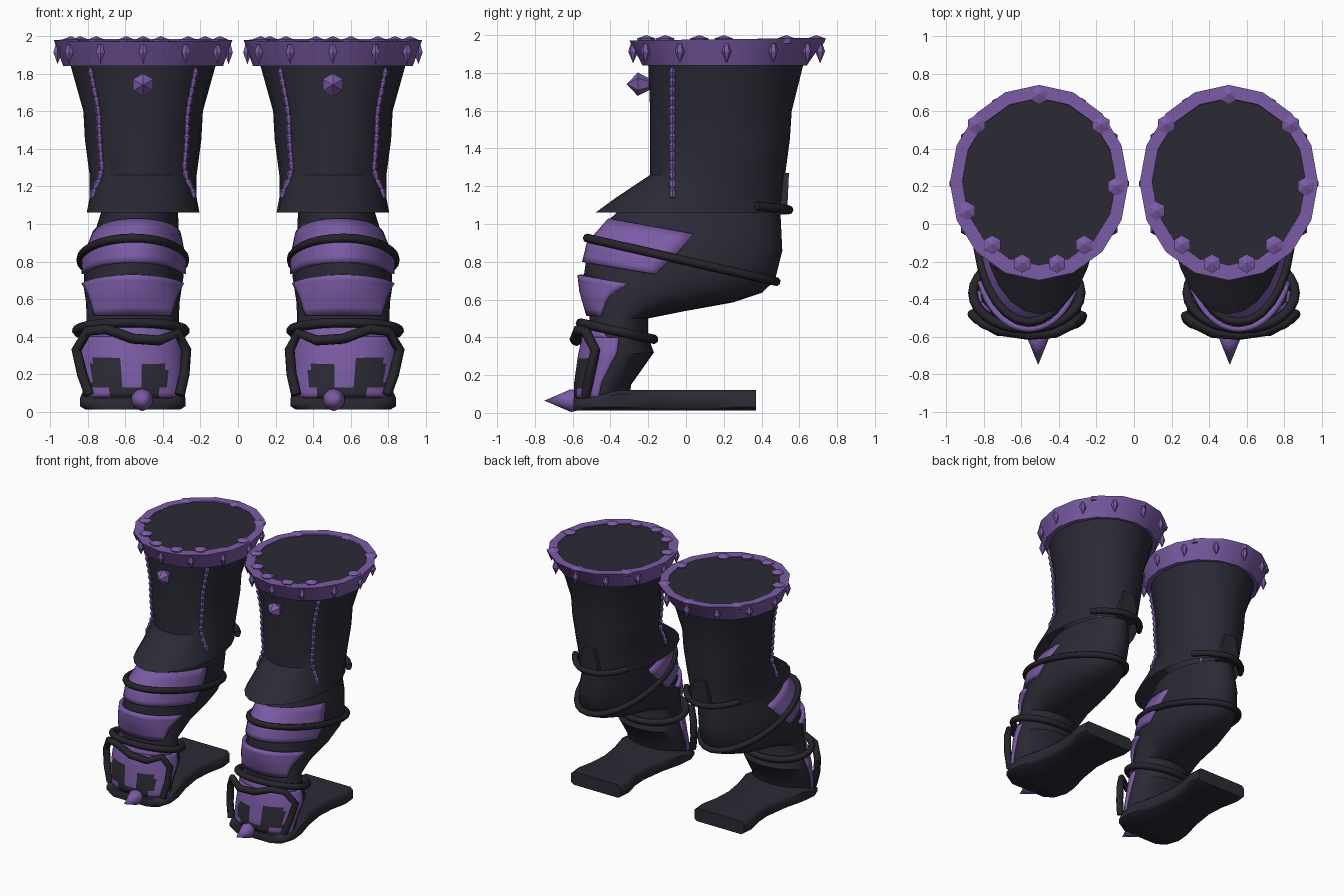
import bpy, bmesh, math
from mathutils import Vector

if "Cube" in bpy.data.objects:
    bpy.data.objects.remove(bpy.data.objects["Cube"])


def material(name, rgb):
    m = bpy.data.materials.new(name)
    m.diffuse_color = (*rgb, 1)
    m.use_nodes = True
    m.node_tree.nodes["Principled BSDF"].inputs["Base Color"].default_value = m.diffuse_color
    return m


DARK = material("dark leather", (0.024, 0.023, 0.036))
STRAP = material("black strap", (0.018, 0.018, 0.024))
PURPLE = material("purple armour", (0.2, 0.105, 0.38))
CX = 0.505  # boot centre


def finish(name, bm, mats, angle=35, mirror=True, recalc=True):
    if recalc:
        bmesh.ops.recalc_face_normals(bm, faces=bm.faces)
    me = bpy.data.meshes.new(name)
    bm.to_mesh(me)
    bm.free()
    ob = bpy.data.objects.new(name, me)
    bpy.context.collection.objects.link(ob)
    for m in mats:
        me.materials.append(m)
    bpy.ops.object.select_all(action='DESELECT')
    ob.select_set(True)
    bpy.context.view_layer.objects.active = ob
    bpy.ops.object.shade_smooth_by_angle(angle=math.radians(angle))
    if mirror:
        ob.modifiers.new("other_boot", 'MIRROR')
    return ob


# A section is (front y, front z, back y, back z, half width, centre x)
def on_section(s, a, off=0.0):
    yf, zf, yb, zb, hw, cx = s
    c = math.cos(a)
    return Vector((cx + (hw + off) * math.sin(a),
                   (yf + yb) / 2 - ((yb - yf) / 2 + off) * c,
                   (zf + zb) / 2 + (zf - zb) / 2 * c))


def section_at(sections, t):
    i = min(int(t), len(sections) - 2)
    f = t - i
    return tuple(p + (q - p) * f for p, q in zip(sections[i], sections[i + 1]))


def loft(name, sections, mat, n=24, cap_first=True, cap_last=True, closed=False):
    bm = bmesh.new()
    rings = [[bm.verts.new(on_section(s, math.tau * k / n)) for k in range(n)] for s in sections]
    pairs = list(zip(rings, rings[1:])) + ([(rings[-1], rings[0])] if closed else [])
    for r, q in pairs:
        for k in range(n):
            bm.faces.new((r[k], r[(k + 1) % n], q[(k + 1) % n], q[k]))
    if cap_first:
        bm.faces.new(rings[0])
    if cap_last:
        bm.faces.new(rings[-1])
    return finish(name, bm, [mat])


def plate(name, sections, t0, t1, a0, a1, off0, off1, rule=None, rows=6, cols=20):
    """Curved armour plate following the loft; half angle and offset vary from top to bottom."""
    bm = bmesh.new()
    grid = []
    for i in range(rows + 1):
        f = i / rows
        s = section_at(sections, t0 + (t1 - t0) * f)
        half = math.radians(a0 + (a1 - a0) * f)
        off = off0 + (off1 - off0) * f
        grid.append([bm.verts.new(on_section(s, half * (2 * j / cols - 1), off)) for j in range(cols + 1)])
    for i in range(rows):
        for j in range(cols):
            fc = bm.faces.new((grid[i][j], grid[i + 1][j], grid[i + 1][j + 1], grid[i][j + 1]))
            if rule and rule(fc.calc_center_median()):
                fc.material_index = 1
    ob = finish(name, bm, [PURPLE, DARK], recalc=False)
    sol = ob.modifiers.new("thickness", 'SOLIDIFY')
    sol.thickness = 0.03
    sol.offset = -1
    return ob


def tube(name, pts, r, cyclic=False, mat=STRAP, n=8):
    bm = bmesh.new()
    m = len(pts)
    rings = []
    for i, p in enumerate(pts):
        a = pts[(i - 1) % m] if cyclic or i else p
        b = pts[(i + 1) % m] if cyclic or i < m - 1 else p
        d = (b - a).normalized()
        u = d.cross(Vector((0, 0, 1)) if abs(d.z) < 0.9 else Vector((0, 1, 0))).normalized()
        # keep the frame from twisting between neighbouring rings
        if rings:
            u = (last - d * last.dot(d)).normalized()
        last = u
        v = d.cross(u)
        rings.append([bm.verts.new(p + (u * math.cos(math.tau * k / n) + v * math.sin(math.tau * k / n)) * r)
                      for k in range(n)])
    for i in range(m if cyclic else m - 1):
        r0, r1 = rings[i], rings[(i + 1) % m]
        for k in range(n):
            bm.faces.new((r0[k], r0[(k + 1) % n], r1[(k + 1) % n], r1[k]))
    if not cyclic:
        bm.faces.new(rings[0])
        bm.faces.new(rings[-1])
    return finish(name, bm, [mat], 50)


def spike(bm, base, tip, r, wide=0.4, base_r=0.5, n=6):
    """Faceted stud: small base, widest part way along, pointed tip."""
    base, tip = Vector(base), Vector(tip)
    rot = (tip - base).to_track_quat('Z', 'Y')
    rings = []
    for p, rad in ((base, r * base_r), (base.lerp(tip, wide), r)):
        rings.append([bm.verts.new(p + rot @ Vector((rad * math.sin(math.tau * k / n), rad * math.cos(math.tau * k / n), 0)))
                      for k in range(n)])
    top = bm.verts.new(tip)
    bm.faces.new(rings[0])
    for k in range(n):
        j = (k + 1) % n
        bm.faces.new((rings[0][k], rings[0][j], rings[1][j], rings[1][k]))
        bm.faces.new((rings[1][k], rings[1][j], top))


# Upper boot shaft with flared knee flap
SHAFT = [(-0.48, 1.06, 0.52, 1.06, 0.30, CX), (-0.37, 1.14, 0.52, 1.14, 0.285, CX),
         (-0.19, 1.26, 0.525, 1.26, 0.285, CX), (-0.19, 1.45, 0.55, 1.45, 0.31, CX),
         (-0.19, 1.60, 0.56, 1.60, 0.318, CX), (-0.20, 1.84, 0.62, 1.84, 0.385, CX),
         (-0.22, 1.968, 0.67, 1.978, 0.415, CX)]
loft("shaft", SHAFT, DARK, cap_first=False)

# Flared top rim
loft("rim", [(-0.20, 1.84, 0.61, 1.84, 0.38, CX), (-0.23, 1.84, 0.64, 1.84, 0.425, CX),
             (-0.30, 1.972, 0.74, 1.985, 0.475, CX), (-0.22, 1.972, 0.67, 1.985, 0.41, CX)],
     PURPLE, n=16, cap_first=False, cap_last=False, closed=True)

# Studs on top of the rim and small spikes around it
STUDS = [(0, 0.69), (-0.335, 0.53), (0.33, 0.53), (0.41, 0.20), (-0.385, 0.07),
         (-0.25, -0.11), (-0.09, -0.21), (0.095, -0.21), (0.24, -0.11)]
bm = bmesh.new()
for cx in (-CX, CX):
    for x, y in STUDS:
        spike(bm, (cx + x, y, 1.955), (cx + x, y, 2.0), 0.05, 0.6, 0.8)
finish("rim_studs", bm, [PURPLE], 20, mirror=False)
bm = bmesh.new()
for k in range(12):
    a = math.tau * k / 12
    spike(bm, on_section((-0.28, 1.955, 0.71, 1.955, 0.455, CX), a),
          on_section((-0.28, 1.85, 0.71, 1.85, 0.455, CX), a), 0.026)
finish("rim_spikes", bm, [PURPLE], 20)

# Front stud and toe spike
bm = bmesh.new()
spike(bm, (CX, -0.195, 1.74), (CX, -0.315, 1.74), 0.062, 0.5, 0.5)
finish("front_stud", bm, [PURPLE], 20)
bm = bmesh.new()
spike(bm, (0.51, -0.55, 0.065), (0.51, -0.75, 0.065), 0.06, 0.3, 0.8, 10)
finish("toe_spike", bm, [PURPLE], 40)

# Beaded seams down both sides of the shaft
bm = bmesh.new()
for side in (-1, 1):
    for i in range(14):
        pts = []
        for z in (1.14 + i * 0.049, 1.14 + i * 0.049 + 0.062):
            j = next(q for q in range(1, 6) if SHAFT[q + 1][1] >= z)
            t = j + (z - SHAFT[j][1]) / (SHAFT[j + 1][1] - SHAFT[j][1])
            s = section_at(SHAFT, t)
            mid, half = (s[0] + s[2]) / 2, (s[2] - s[0]) / 2
            pts.append(on_section(s, side * math.acos((mid + 0.07) / half), 0.004))
        spike(bm, pts[0], pts[1], 0.02, 0.5, 0.6)
finish("beaded_seams", bm, [PURPLE], 20)

# Lower leg leaning forward, down to the ankle and foot
LEG = [(-0.30, 1.12, 0.50, 1.06, 0.20, 0.52), (-0.40, 1.03, 0.51, 0.86, 0.225, 0.54),
       (-0.51, 0.90, 0.47, 0.70, 0.265, 0.555), (-0.53, 0.80, 0.40, 0.635, 0.265, 0.555),
       (-0.54, 0.73, 0.25, 0.585, 0.26, 0.56), (-0.54, 0.64, 0.00, 0.54, 0.25, 0.56),
       (-0.51, 0.50, -0.20, 0.50, 0.245, 0.56), (-0.54, 0.40, -0.20, 0.40, 0.25, 0.565),
       (-0.56, 0.30, -0.17, 0.32, 0.27, 0.57), (-0.58, 0.15, -0.29, 0.15, 0.255, 0.565),
       (-0.58, 0.03, -0.31, 0.03, 0.25, 0.56)]
loft("lower_leg", LEG, DARK)

# Shin plates
plate("upper_shin_plate", LEG, 1.0, 3.0, 88, 78, 0.012, 0.02)
plate("lower_shin_plate", LEG, 4.0, 5.9, 68, 52, 0.035, 0.015)


# Toe plate with dark worn patches
def worn(c):
    return (0.62 < c.x < 0.78 and 0.14 < c.z < 0.29) or (0.38 < c.x < 0.51 and 0.13 < c.z < 0.27) \
        or (c.z < 0.14 and 0.42 < c.x < 0.68)


plate("toe_plate", LEG, 7.0, 9.6, 95, 80, 0.012, 0.014, worn, 12, 30)
plate("ankle_plate", LEG, 6.2, 7.0, 45, 75, 0.012, 0.012)

# Sole with narrow waist
OUTLINE = [(-0.595, 0.17), (-0.55, 0.25), (-0.47, 0.28), (-0.36, 0.27), (-0.2, 0.225),
           (0.0, 0.195), (0.15, 0.205), (0.28, 0.235), (0.37, 0.225)]
bm = bmesh.new()
rows = []
for y, hw in OUTLINE:
    top = 0.075 + 0.045 * min(1, max(0, (y + 0.55) / 0.18))
    rows.append([bm.verts.new((0.56 + x * hw, y, z)) for x, z in
                 ((-0.9, 0.012), (0.9, 0.012), (1, 0.03), (1, top - 0.02), (0.9, top), (-0.9, top), (-1, top - 0.02), (-1, 0.03))])
for r, q in zip(rows, rows[1:]):
    for k in range(8):
        bm.faces.new((r[k], r[(k + 1) % 8], q[(k + 1) % 8], q[k]))
bm.faces.new(rows[0])
bm.faces.new(rows[-1])
finish("sole", bm, [DARK], 50)


# Straps wrapped round the calf and ankle
def ring(s, off, n=28):
    return [on_section(s, math.tau * k / n, off) for k in range(n)]


tube("calf_strap", ring((-0.51, 0.925, 0.465, 0.695, 0.265, 0.56), 0.012), 0.024, True)
tube("ankle_strap", ring((-0.55, 0.475, -0.18, 0.39, 0.28, 0.57), 0.008), 0.026, True)

# Crossing strap looped over the toe
LOOP = [(0.79, -0.53, 0.09), (0.83, -0.51, 0.2), (0.86, -0.48, 0.33), (0.80, -0.53, 0.43), (0.70, -0.57, 0.44),
        (0.56, -0.59, 0.39), (0.42, -0.58, 0.38), (0.32, -0.53, 0.42), (0.275, -0.49, 0.33),
        (0.285, -0.51, 0.2), (0.31, -0.53, 0.09)]
tube("toe_strap", [Vector(p) for p in LOOP], 0.027)

# Rear strap and pull tab
REAR = (-0.40, 1.19, 0.535, 1.075, 0.30, CX)
tube("rear_strap", [on_section(REAR, math.radians(130 + 10 * k), 0.01) for k in range(11)], 0.024)
bm = bmesh.new()
levels = [[bm.verts.new((CX + x, y, z)) for x, y in ((-w, y0), (w, y0), (w, y1), (-w, y1))]
          for z, w, y0, y1 in ((1.05, 0.085, 0.46, 0.535), (1.16, 0.075, 0.48, 0.54), (1.27, 0.045, 0.51, 0.545))]
for r, q in zip(levels, levels[1:]):
    for k in range(4):
        bm.faces.new((r[k], r[(k + 1) % 4], q[(k + 1) % 4], q[k]))
bm.faces.new(levels[0])
bm.faces.new(levels[-1])
finish("pull_tab", bm, [DARK], 30)
